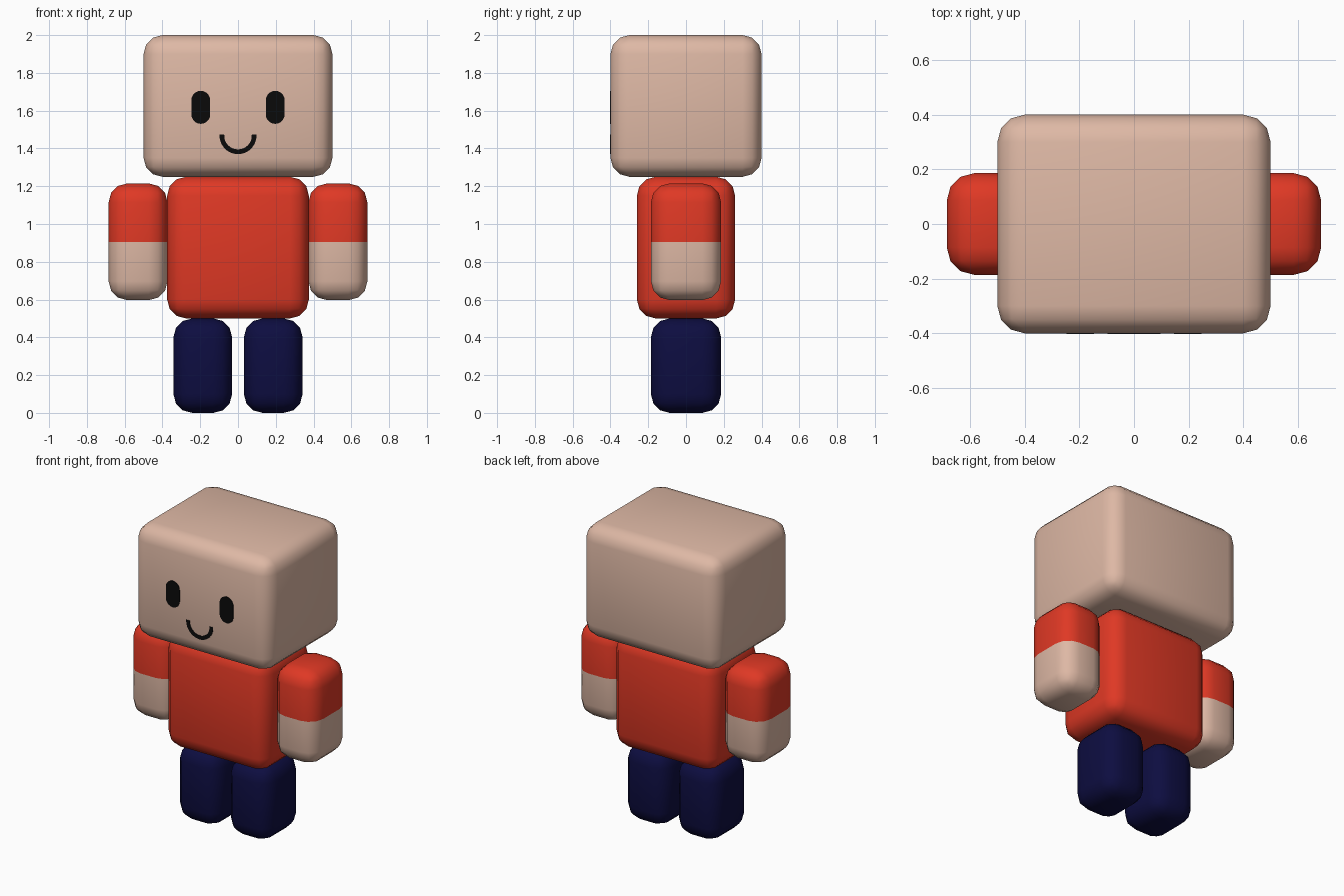
import bpy, bmesh, math
from mathutils import Vector

if "Cube" in bpy.data.objects:
    bpy.data.objects.remove(bpy.data.objects["Cube"])


def material(name, rgb):
    m = bpy.data.materials.new(name)
    m.diffuse_color = (*rgb, 1)
    m.use_nodes = True
    m.node_tree.nodes["Principled BSDF"].inputs["Base Color"].default_value = m.diffuse_color
    return m


SKIN = material("skin", (0.73, 0.48, 0.375))
RED = material("red_shirt", (0.74, 0.04, 0.018))
NAVY = material("navy_trousers", (0.004, 0.004, 0.052))
BLACK = material("black_face", (0.003, 0.003, 0.003))


def add_object(name, bm, mats):
    mesh = bpy.data.meshes.new(name)
    bm.to_mesh(mesh)
    bm.free()
    for m in mats:
        mesh.materials.append(m)
    obj = bpy.data.objects.new(name, mesh)
    bpy.context.collection.objects.link(obj)
    return obj


def rounded_box(name, lo, hi, radius, mats, split=None):
    """Box with rounded edges; faces above the split height take the second material."""
    lo, hi = Vector(lo), Vector(hi)
    bm = bmesh.new()
    bmesh.ops.create_cube(bm, size=1)
    bmesh.ops.scale(bm, vec=hi - lo, verts=bm.verts)
    bmesh.ops.translate(bm, vec=(lo + hi) / 2, verts=bm.verts)
    bmesh.ops.bevel(bm, geom=bm.edges[:], offset=radius, offset_type='OFFSET',
                    segments=3, profile=0.5, affect='EDGES')
    if split is not None:
        bmesh.ops.bisect_plane(bm, geom=bm.verts[:] + bm.edges[:] + bm.faces[:],
                               plane_co=(0, 0, split), plane_no=(0, 0, 1))
    for f in bm.faces:
        f.smooth = True
        if split is not None and f.calc_center_median().z > split:
            f.material_index = 1
    return add_object(name, bm, mats)


def face_plate(name, outline, y_back=-0.398, y_front=-0.403):
    """Thin plate on the front of the head from an outline of (x, z) points."""
    bm = bmesh.new()
    face = bm.faces.new([bm.verts.new((x, y_back, z)) for x, z in outline])
    ext = bmesh.ops.extrude_face_region(bm, geom=[face])["geom"]
    verts = [v for v in ext if isinstance(v, bmesh.types.BMVert)]
    bmesh.ops.translate(bm, vec=(0, y_front - y_back, 0), verts=verts)
    bmesh.ops.recalc_face_normals(bm, faces=bm.faces)
    return add_object(name, bm, [BLACK])


def arc(cx, cz, r, start, end, n):
    angles = [math.radians(start + (end - start) * i / n) for i in range(n + 1)]
    return [(cx + r * math.cos(a), cz + r * math.sin(a)) for a in angles]


# Head and torso
rounded_box("head", (-0.5, -0.4, 1.25), (0.5, 0.4, 2.0), 0.1, [SKIN])
rounded_box("torso", (-0.375, -0.26, 0.5), (0.375, 0.26, 1.25), 0.1, [RED])

# Arms with short sleeves, legs, eyes
for side, s in (("left", -1), ("right", 1)):
    xs = sorted((s * 0.373, s * 0.685))
    rounded_box(side + "_arm", (xs[0], -0.186, 0.597), (xs[1], 0.186, 1.215),
                0.1, [SKIN, RED], split=0.905)
    xs = sorted((s * 0.031, s * 0.342))
    rounded_box(side + "_leg", (xs[0], -0.186, 0.0), (xs[1], 0.186, 0.5), 0.1, [NAVY])
    face_plate(side + "_eye", arc(s * 0.197, 1.655, 0.05, 0, 180, 10)
               + arc(s * 0.197, 1.58, 0.05, 180, 360, 10))

# Smile
face_plate("smile", arc(0, 1.468, 0.098, 176, 364, 20) + arc(0, 1.468, 0.073, 364, 176, 20))
